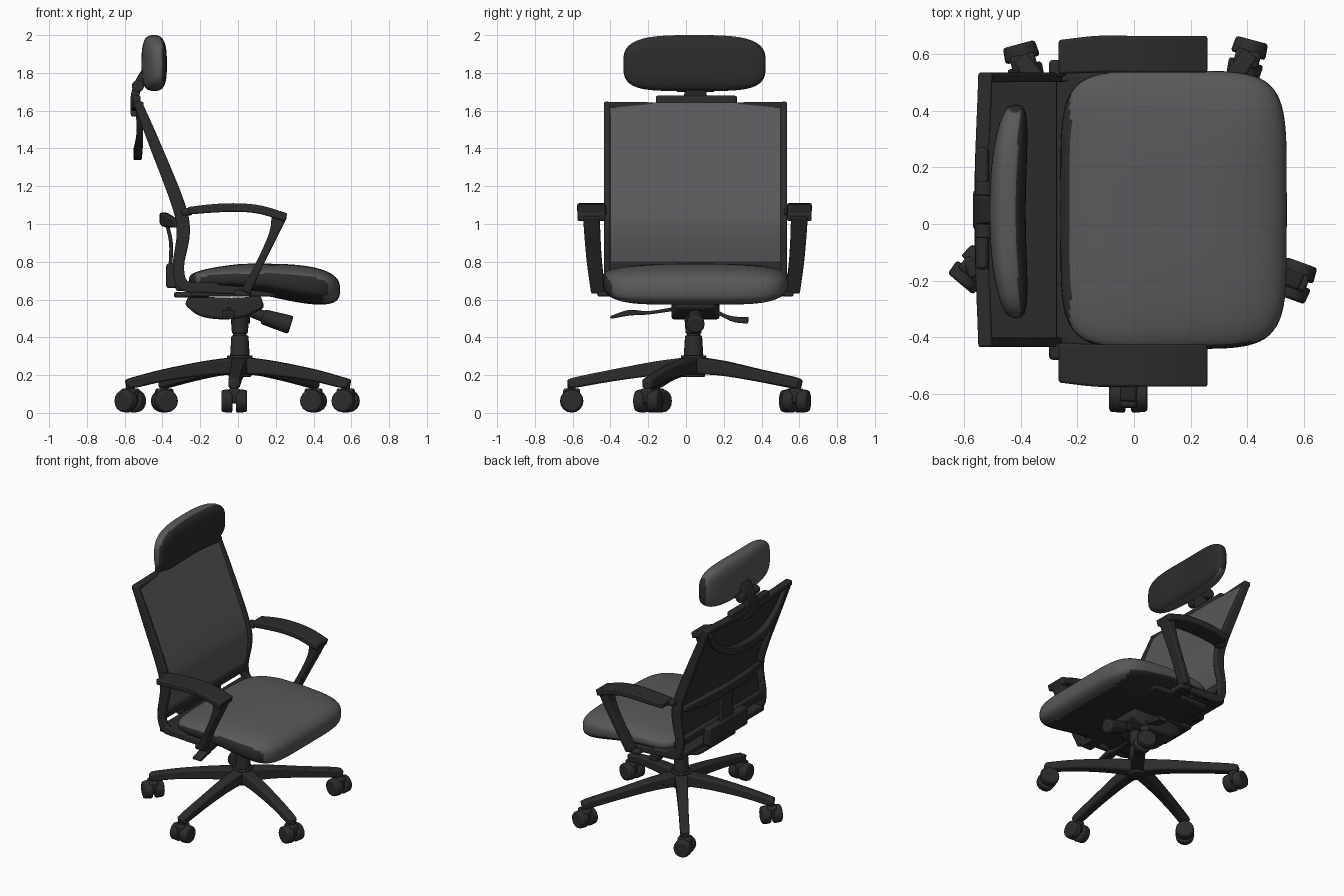
import bpy, bmesh, math
from mathutils import Vector, Matrix

if "Cube" in bpy.data.objects:
    bpy.data.objects.remove(bpy.data.objects["Cube"])

CY = 0.05            # middle plane of the seat and back
HUB = Vector((0.01, 0.04, 0))


def material(name, rgb):
    m = bpy.data.materials.new(name)
    m.use_nodes = True
    m.diffuse_color = (*rgb, 1)
    m.node_tree.nodes["Principled BSDF"].inputs["Base Color"].default_value = (*rgb, 1)
    return m


FRAME = material("black plastic", (0.025, 0.025, 0.025))
FABRIC = material("grey fabric", (0.1, 0.1, 0.105))


def finish(name, bm, mat, bevel=0.0, dark=None):
    """Make the object; faces chosen by dark(normal, centre) get the plastic colour."""
    bmesh.ops.recalc_face_normals(bm, faces=bm.faces)
    bm.normal_update()
    if dark:
        for f in bm.faces:
            f.material_index = int(dark(f.normal, f.calc_center_median()))
    me = bpy.data.meshes.new(name)
    bm.to_mesh(me)
    bm.free()
    me.materials.append(mat)
    if dark:
        me.materials.append(FRAME)
    ob = bpy.data.objects.new(name, me)
    bpy.context.collection.objects.link(ob)
    bpy.ops.object.select_all(action='DESELECT')
    ob.select_set(True)
    bpy.context.view_layer.objects.active = ob
    bpy.ops.object.shade_smooth_by_angle(angle=math.radians(35))
    if bevel:
        b = ob.modifiers.new("bevel", 'BEVEL')
        b.width, b.segments = bevel, 2
    return ob


def smooth_path(pts, steps):
    """Catmull-Rom interpolation of tuples of any length."""
    p = [Vector(q) for q in pts]
    p = [2 * p[0] - p[1]] + p + [2 * p[-1] - p[-2]]
    out = []
    for a, b, c, d in zip(p, p[1:], p[2:], p[3:]):
        for i in range(steps):
            t = i / steps
            out.append(b + (c - a) * t / 2 + (a * 2 - b * 5 + c * 4 - d) * t * t / 2
                       + (b * 3 - a - c * 3 + d) * t ** 3 / 2)
    return out + [p[-2]]


def sweep(name, pts, side=(0, 1, 0), mat=FRAME, bevel=0.008, matrix=None, dark=None):
    """Rectangular bar along points (x, y, z, thickness, width)."""
    path = smooth_path(pts, 5)
    side = Vector(side)
    bm = bmesh.new()
    rings = []
    for i, q in enumerate(path):
        a, b = path[max(i - 1, 0)], path[min(i + 1, len(path) - 1)]
        n = Vector(b[:3]) - Vector(a[:3])
        n = n.cross(side).normalized() * q[3] / 2
        s = side * q[4] / 2
        c = Vector(q[:3])
        rings.append([bm.verts.new(c + v) for v in (n + s, n - s, -n - s, s - n)])
    for r, k in zip(rings, rings[1:]):
        for j in range(4):
            bm.faces.new((r[j], r[j - 1], k[j - 1], k[j]))
    bm.faces.new(rings[0])
    bm.faces.new(rings[-1])
    if matrix:
        bm.transform(matrix)
    return finish(name, bm, mat, bevel, dark)


def box(name, lo, hi, bevel=0.012, matrix=None):
    bm = bmesh.new()
    bmesh.ops.create_cube(bm, size=1)
    lo, hi = Vector(lo), Vector(hi)
    bm.transform(Matrix.Translation((lo + hi) / 2) @ Matrix.Diagonal((*(hi - lo), 1)))
    if matrix:
        bm.transform(matrix)
    return finish(name, bm, FRAME, bevel)


def rod(name, a, b, r1, r2, sides=20, bevel=0.006, matrix=None):
    a, b = Vector(a), Vector(b)
    bm = bmesh.new()
    bmesh.ops.create_cone(bm, cap_ends=True, segments=sides, radius1=r1, radius2=r2,
                          depth=(b - a).length)
    rot = (b - a).to_track_quat('Z', 'Y').to_matrix().to_4x4()
    bm.transform(Matrix.Translation((a + b) / 2) @ rot)
    if matrix:
        bm.transform(matrix)
    return finish(name, bm, FRAME, bevel)


def cushion(name, place, plan, edge, dark):
    """Rounded pad: superellipse plan and edge, positioned by place(u, v, w)."""
    def power(x, n):
        return math.copysign(abs(x) ** (2 / n), x)
    bm = bmesh.new()
    bmesh.ops.create_uvsphere(bm, u_segments=64, v_segments=32, radius=1)
    for v in bm.verts:
        lon = math.atan2(v.co.y, v.co.x)
        r = power(math.hypot(v.co.x, v.co.y), edge)
        v.co = place(r * power(math.cos(lon), plan), r * power(math.sin(lon), plan),
                     power(v.co.z, edge))
    return finish(name, bm, FABRIC, dark=dark)


# Seat cushion: thick rounded nose, thinner at the rear, dark shell below and behind
def seat_place(u, v, w):
    top = 0.79 - 0.035 * max(-u - 0.3, 0) - 0.02 * max(u, 0) ** 2
    low = 0.64 - 0.09 * max(u + 0.2, 0)
    return Vector((0.14 + 0.4 * u, CY + 0.493 * v * (1 - 0.02 * u * u),
                   (top + low) / 2 + (top - low) / 2 * w))


cushion("seat_cushion", seat_place, 5.5, 3,
        lambda n, c: (n.z < -0.55 and c.x < 0.45) or c.x < -0.225
        or (n.y < -0.75 and c.z < 0.74))


# Headrest: pad whose ends wrap forward, with a dark back
def head_place(u, v, w):
    return Vector((-0.447 + 0.064 * w + 0.03 * u * u, 0.045 + 0.377 * u,
                   1.845 + 0.155 * v + 0.015 * (1 - u * u) * max(-v, 0)))


cushion("headrest", head_place, 3.3, 3,
        lambda n, c: n.x < -0.4 or (n.y < -0.75 and c.x < -0.4))

# Backrest: side rails sweeping under the seat, cross rails and mesh panel
rail = [(-0.53, 1.64, 0.045), (-0.44, 1.42, 0.06), (-0.315, 1.1, 0.07), (-0.29, 0.95, 0.07),
        (-0.315, 0.78, 0.06), (-0.29, 0.68, 0.06), (-0.18, 0.66, 0.05), (0.06, 0.645, 0.04)]
for s, label in ((1, "left"), (-1, "right")):
    sweep(label + "_back_rail", [(x, CY + s * 0.468, z, t, 0.034) for x, z, t in rail])
sweep("back_mesh", [(x + 0.012, CY, z, 0.012, 0.91) for x, z, t in rail[:5]],
      mat=FABRIC, bevel=0, dark=lambda n, c: n.x < 0)
sweep("top_rail", [(-0.525, CY - 0.485, 1.63, 0.035, 0.05), (-0.54, CY, 1.62, 0.045, 0.05),
                   (-0.525, CY + 0.485, 1.63, 0.035, 0.05)], side=(1, 0, 0))
box("bottom_rail", (-0.335, CY - 0.46, 0.74), (-0.285, CY + 0.46, 0.8))
box("rear_seat_panel", (-0.33, CY - 0.482, 0.645), (-0.1, CY + 0.482, 0.69))

# Lumbar support and rear bracket
sweep("lumbar_bar", [(-0.32, CY - 0.44, 1.0, 0.04, 0.03), (-0.38, CY - 0.2, 1.02, 0.07, 0.04),
                     (-0.395, CY, 1.03, 0.06, 0.04), (-0.38, CY + 0.2, 1.02, 0.07, 0.04),
                     (-0.32, CY + 0.44, 1.0, 0.04, 0.03)], side=(1, 0, 0))
sweep("lumbar_spine", [(-0.385, CY, 1.03, 0.02, 0.12), (-0.355, CY, 0.9, 0.02, 0.14),
                       (-0.36, CY, 0.74, 0.02, 0.16)])
box("rear_bracket", (-0.38, CY - 0.22, 0.66), (-0.32, CY + 0.22, 0.79))

# Coat hanger loop behind the top of the back
sweep("hanger_loop", [(-0.525, CY - 0.44, 1.6, 0.035, 0.03), (-0.52, CY - 0.34, 1.47, 0.05, 0.035),
                      (-0.53, CY - 0.15, 1.38, 0.06, 0.045), (-0.53, CY + 0.15, 1.38, 0.06, 0.045),
                      (-0.52, CY + 0.34, 1.47, 0.05, 0.035), (-0.525, CY + 0.44, 1.6, 0.035, 0.03)],
      side=(1, 0, 0))

# Headrest mount
box("headrest_plate", (-0.56, CY - 0.21, 1.635), (-0.515, CY + 0.22, 1.68))
sweep("headrest_stem", [(-0.55, CY, 1.57, 0.035, 0.14), (-0.545, CY, 1.68, 0.045, 0.12),
                        (-0.515, CY, 1.77, 0.04, 0.1), (-0.48, CY, 1.83, 0.03, 0.1)])
for s in (-1, 1):
    rod("headrest_pivot", (-0.53, CY + s * 0.05, 1.73), (-0.53, CY + s * 0.1, 1.73), 0.032, 0.032)

# Armrests: arched pad and slanted front strut
for s, label, w in ((1, "left", 0.13), (-1, "right", 0.15)):
    y = CY + s * 0.55
    sweep(label + "_arm_pad", [(-0.265, y - s * 0.01, 1.07, 0.04, w - 0.01),
                               (-0.13, y, 1.083, 0.045, w), (0, y, 1.087, 0.045, w),
                               (0.12, y, 1.075, 0.045, w), (0.255, y, 1.035, 0.045, w)])
    sweep(label + "_arm_strut", [(0.22, y, 1.05, 0.085, 0.09), (0.19, y - s * 0.004, 0.95, 0.05, 0.085),
                                 (0.12, y - s * 0.015, 0.8, 0.04, 0.08),
                                 (0.04, y - s * 0.035, 0.64, 0.05, 0.075)])
    box(label + "_arm_joint", (-0.3, CY + s * 0.47, 1.045), (-0.24, CY + s * 0.53, 1.085))
    box(label + "_seat_bracket", (-0.02, CY + s * 0.3, 0.615), (0.07, CY + s * 0.52, 0.65))

# Under-seat mechanism, tension knob and levers
box("seat_pan", (-0.25, CY - 0.4, 0.615), (0.2, CY + 0.4, 0.65))
box("rear_tongue", (-0.34, CY - 0.14, 0.61), (-0.15, CY + 0.14, 0.64))
sweep("tilt_mechanism", [(-0.27, CY, 0.6, 0.06, 0.2), (-0.17, CY, 0.56, 0.11, 0.25),
                         (0, CY, 0.555, 0.11, 0.25), (0.13, CY, 0.59, 0.07, 0.2)], bevel=0.015)
rod("tension_neck", (0.04, CY, 0.55), (0.16, CY, 0.5), 0.03, 0.03)
rod("tension_knob", (0.13, CY, 0.51), (0.28, CY, 0.465), 0.04, 0.05, sides=12, bevel=0.012)
sweep("right_lever", [(-0.05, -0.06, 0.55, 0.02, 0.025), (-0.05, -0.2, 0.53, 0.018, 0.03),
                      (-0.05, -0.3, 0.53, 0.03, 0.06), (-0.05, -0.4, 0.505, 0.015, 0.07)],
      side=(1, 0, 0), bevel=0.004)
sweep("left_lever", [(0.03, 0.14, 0.55, 0.02, 0.025), (0.03, 0.2, 0.515, 0.02, 0.03),
                     (0.03, 0.26, 0.495, 0.03, 0.06), (0.03, 0.33, 0.49, 0.035, 0.07)],
      side=(1, 0, 0), bevel=0.004)

# Gas column and hub
for name, z0, z1, r0, r1 in (("hub", 0.19, 0.305, 0.06, 0.068), ("column_sleeve", 0.3, 0.41, 0.052, 0.045),
                             ("column_piston", 0.4, 0.45, 0.036, 0.036),
                             ("column_head", 0.42, 0.55, 0.042, 0.052)):
    rod(name, HUB + Vector((0, 0, z0)), HUB + Vector((0, 0, z1)), r0, r1)

# Five legs, each with a swivelled twin-wheel caster: x, y, axle angle
for x, y, turn in ((0.4, 0.585, 75), (-0.39, 0.57, 105), (-0.57, -0.16, 50),
                   (-0.02, -0.605, 0), (0.57, -0.2, 70)):
    reach = Vector((x, y, 0)) - HUB
    r = reach.length
    m = Matrix.Translation(HUB) @ Matrix.Rotation(math.atan2(reach.y, reach.x), 4, 'Z')
    sweep("base_leg", [(0.03, 0, 0.25, 0.09, 0.085), (0.2, 0, 0.235, 0.075, 0.075),
                       (0.42, 0, 0.2, 0.062, 0.065), (r - 0.04, 0, 0.165, 0.056, 0.062),
                       (r + 0.02, 0, 0.152, 0.048, 0.058)], matrix=m, bevel=0.012)
    c = Matrix.Translation((x, y, 0)) @ Matrix.Rotation(math.radians(turn), 4, 'Z')
    rod("caster_stem", (0, 0, 0.05), (0, 0, 0.16), 0.022, 0.022, sides=12, matrix=c)
    box("caster_hood", (-0.03, -0.045, 0.05), (0.03, 0.045, 0.13), matrix=c)
    for s in (-1, 1):
        rod("caster_wheel", (s * 0.01, 0, 0.063), (s * 0.068, 0, 0.063), 0.063, 0.058,
            sides=16, bevel=0.01, matrix=c)
